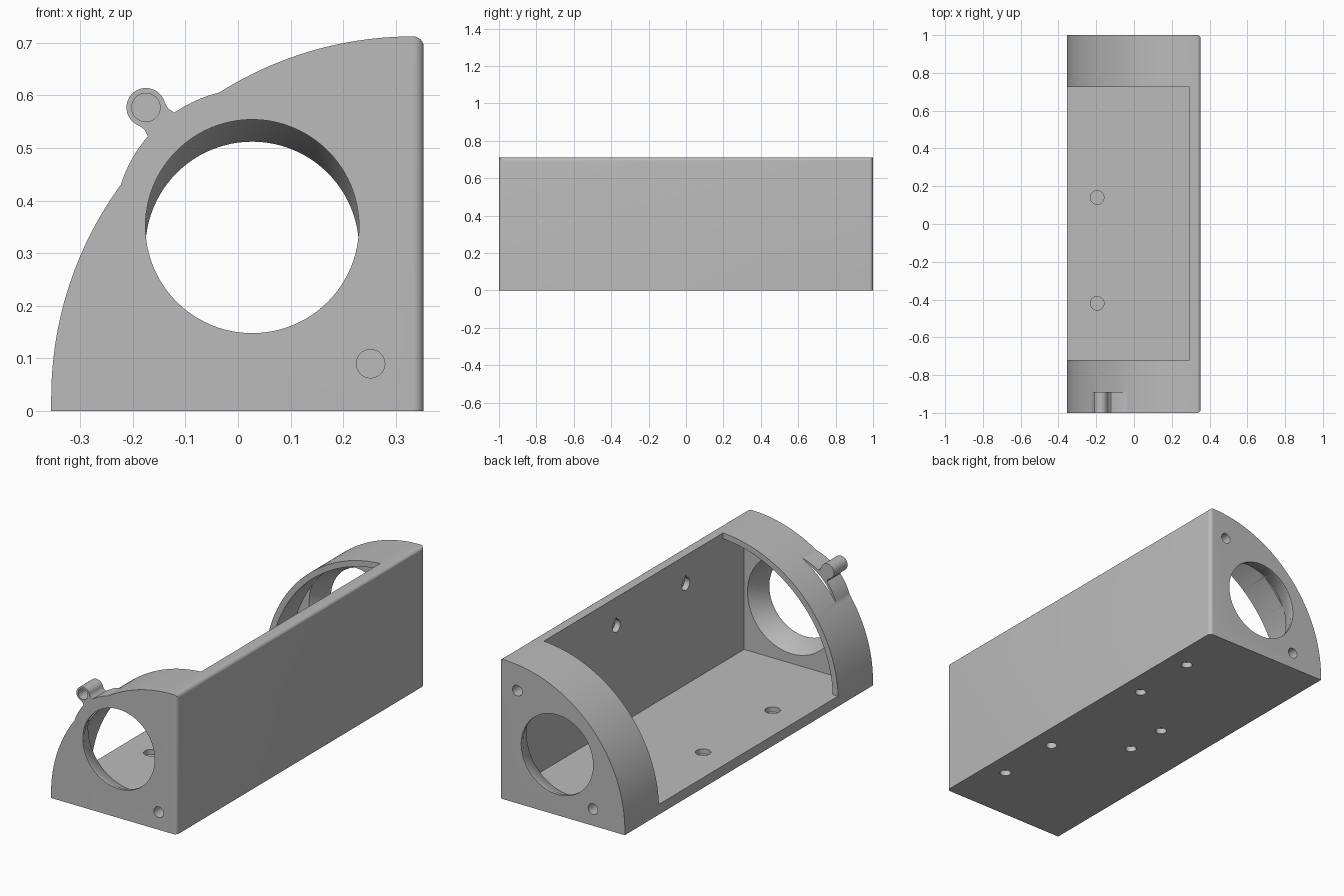
import bpy, bmesh, math
from mathutils import Vector

cube = bpy.data.objects.get("Cube")
if cube:
    bpy.data.objects.remove(cube, do_unlink=True)

grey = bpy.data.materials.new("plain grey")
grey.use_nodes = True
tone = (0.5, 0.5, 0.5, 1)
grey.diffuse_color = tone
grey.node_tree.nodes["Principled BSDF"].inputs["Base Color"].default_value = tone


def finish(name, bm):
    bmesh.ops.recalc_face_normals(bm, faces=bm.faces)
    me = bpy.data.meshes.new(name)
    bm.to_mesh(me)
    bm.free()
    me.materials.append(grey)
    ob = bpy.data.objects.new(name, me)
    bpy.context.collection.objects.link(ob)
    return ob


def loft(name, rings):
    """Closed solid through rings of points."""
    bm = bmesh.new()
    loops = [[bm.verts.new(p) for p in ring] for ring in rings]
    for a, b in zip(loops, loops[1:]):
        for i in range(len(a)):
            j = (i + 1) % len(a)
            bm.faces.new((a[i], a[j], b[j], b[i]))
    bm.faces.new(loops[0])
    bm.faces.new(loops[-1])
    return finish(name, bm)


def prism(name, profile, y0, y1):
    return loft(name, [[(x, y, z) for x, z in profile] for y in (y0, y1)])


def lathe(name, origin, axis, stations, sides=48, point=1.0):
    """Turned solid; stations are (distance, radius). point > 1 makes a teardrop."""
    d = Vector(axis)
    v = Vector((0, 0, 1)) if abs(d.z) < 0.5 else Vector((0, 1, 0))
    u = d.cross(v)
    rings = []
    for t, r in stations:
        ring = []
        for i in range(sides):
            a = 2 * math.pi * i / sides
            k = point if i == sides // 4 else 1
            ring.append(Vector(origin) + d * t + (u * math.cos(a) + v * math.sin(a) * k) * r)
        rings.append(ring)
    return loft(name, rings)


def combine(target, tool, operation):
    mod = target.modifiers.new(operation, "BOOLEAN")
    mod.operation = operation
    mod.solver = "EXACT"
    mod.object = tool
    bpy.ops.object.select_all(action="DESELECT")
    bpy.context.view_layer.objects.active = target
    target.select_set(True)
    bpy.ops.object.modifier_apply(modifier=mod.name)
    bpy.data.objects.remove(tool, do_unlink=True)


def quarter(radius, wall, floor, steps=64):
    """Quarter-round section with a flat wall at +x and a flat floor."""
    cx, cz = 0.332, 0.025
    start = math.asin((floor - cz) / radius) if floor > cz else 0
    end = math.pi / 2 if wall > cx else math.acos((cx - wall) / radius)
    pts = [(wall, floor)]
    if floor < cz:
        pts.append((cx - radius, floor))
    for i in range(steps + 1):
        a = start + (end - start) * i / steps
        pts.append((cx - radius * math.cos(a), cz + radius * math.sin(a)))
    if wall > cx:
        pts.append((wall, cz + radius))
    return pts


WALL, FLOOR, INNER = 0.295, 0.052, 0.89
HOLE_X, FRONT_Z, BACK_Z = 0.027, 0.351, 0.309

# Quarter-round body with rounded edges on the tall wall
body = prism("housing", quarter(0.687, 0.353, 0), -1, 1)
bm = bmesh.new()
bm.from_mesh(body.data)
edges = [e for e in bm.edges
         if all(v.co.x > 0.35 for v in e.verts) and sum(v.co.z for v in e.verts) > 0.1]
bmesh.ops.bevel(bm, geom=edges, offset=0.02, segments=6, profile=0.5, affect="EDGES")
bm.to_mesh(body.data)
bm.free()

# Ring boss and screw lug on the front end
lug = Vector((-0.175, 0.577))
inward = (Vector((HOLE_X, FRONT_Z)) - lug).normalized()
side = Vector((-inward.y, inward.x))
neck = [lug + side * 0.036, lug + inward * 0.03 + side * 0.03,
        lug + inward * 0.052 + side * 0.036, lug + inward * 0.075 + side * 0.06,
        lug + inward * 0.075 - side * 0.06, lug + inward * 0.052 - side * 0.036,
        lug + inward * 0.03 - side * 0.03, lug - side * 0.036]
depth = 1 - INNER
combine(body, lathe("boss", (HOLE_X, -1, FRONT_Z), (0, 1, 0),
                    [(0, 0.262), (depth, 0.262)], 96), "UNION")
combine(body, prism("lug_neck", neck, -1, -INNER), "UNION")
combine(body, lathe("lug", (lug.x, -1, lug.y), (0, 1, 0),
                    [(0, 0.037), (depth, 0.037)]), "UNION")

# Hollow interior and the open middle
combine(body, prism("cavity", quarter(0.657, WALL, FLOOR), -INNER, INNER), "DIFFERENCE")
opening = [(WALL, FLOOR), (WALL, 1), (-1, 1), (-1, FLOOR)]
combine(body, prism("opening", opening, -0.72, 0.725), "DIFFERENCE")

# Flared round openings and blind screw holes in both ends
for s, z, screws in ((-1, FRONT_Z, ((lug.x, lug.y), (0.252, 0.09))),
                     (1, BACK_Z, ((0.252, 0.575), (-0.175, 0.085)))):
    flare = [(-0.05, 0.203), (0.015, 0.203), (depth + 0.001, 0.25)]
    combine(body, lathe("flare", (HOLE_X, s, z), (0, -s, 0), flare, 96), "DIFFERENCE")
    for x, sz in screws:
        combine(body, lathe("screw", (x, s, sz), (0, -s, 0),
                            [(-0.05, 0.027), (0.08, 0.027)]), "DIFFERENCE")

# Blind holes in the floor and teardrop holes in the wall
for y in (0.14, -0.42):
    combine(body, lathe("floor_hole", (-0.195, y, FLOOR), (0, 0, -1),
                        [(-0.02, 0.036), (0.025, 0.036)]), "DIFFERENCE")
    combine(body, lathe("wall_hole", (WALL, y, 0.565), (1, 0, 0),
                        [(-0.02, 0.032), (0.03, 0.032)], 24, 1.45), "DIFFERENCE")

# Blind holes under the base
under = [(0.243, s * y) for s in (-1, 1) for y in (0.34, 0.69)]
under += [(-0.076, -0.115), (-0.076, 0.115)]
for x, y in under:
    combine(body, lathe("base_hole", (x, y, 0), (0, 0, 1),
                        [(-0.02, 0.027), (0.03, 0.027)]), "DIFFERENCE")

bpy.ops.object.select_all(action="DESELECT")
body.select_set(True)
bpy.context.view_layer.objects.active = body
bpy.ops.object.shade_smooth_by_angle(angle=math.radians(30))
